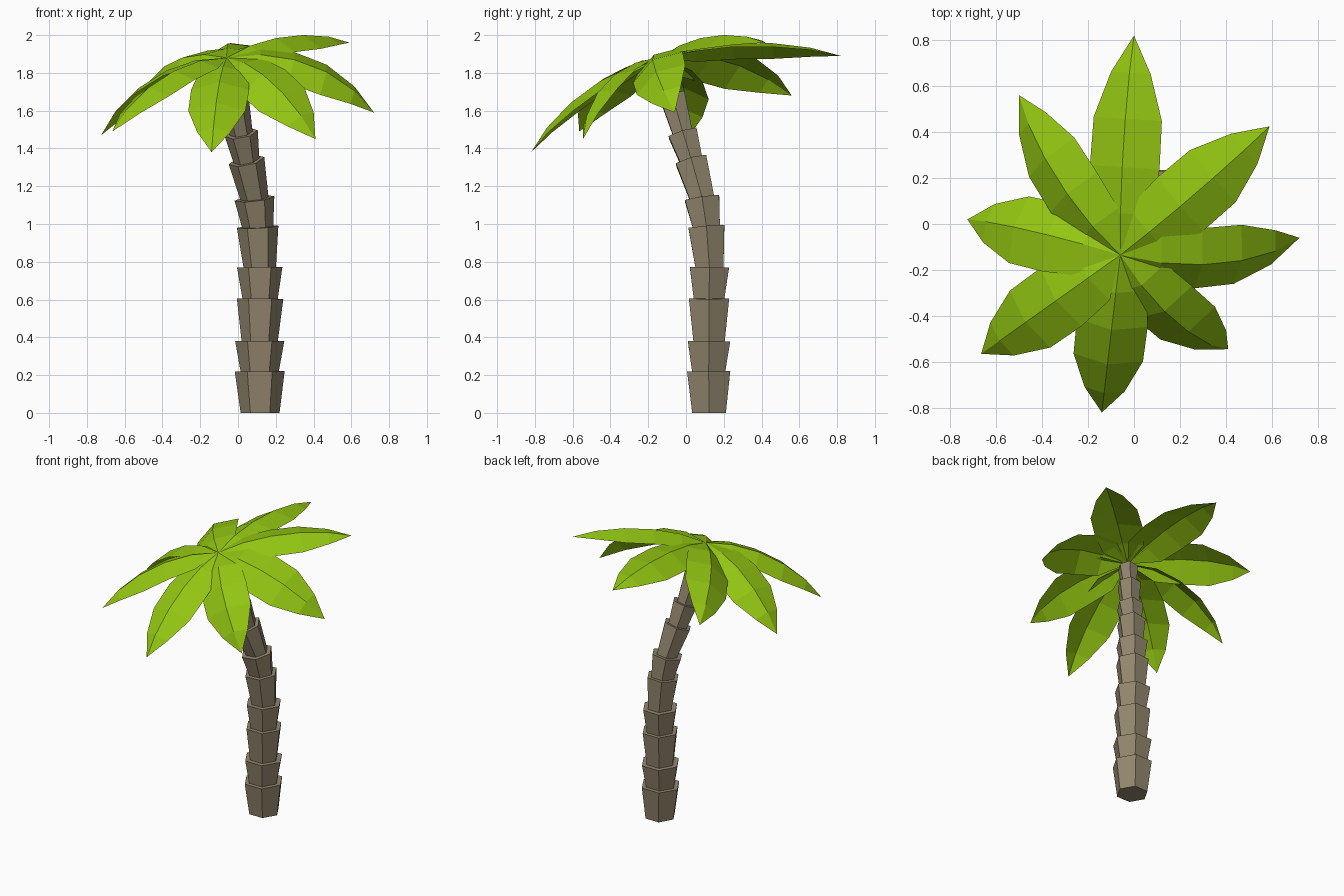
import bpy, math
from mathutils import Vector, Quaternion

if "Cube" in bpy.data.objects:
    bpy.data.objects.remove(bpy.data.objects["Cube"])


def material(name, rgb):
    m = bpy.data.materials.new(name)
    m.diffuse_color = (*rgb, 1)
    m.use_nodes = True
    m.node_tree.nodes["Principled BSDF"].inputs["Base Color"].default_value = m.diffuse_color
    return m


def add_mesh(name, verts, faces, mat):
    me = bpy.data.meshes.new(name)
    me.from_pydata(verts, [], faces)
    me.materials.append(mat)
    ob = bpy.data.objects.new(name, me)
    bpy.context.collection.objects.link(ob)
    return ob


bark = material("bark", (0.29, 0.24, 0.155))
green = material("leaf_green", (0.29, 0.56, 0.006))


def hexagon(center, normal, r):
    q = Vector((0, 0, 1)).rotation_difference(normal)
    return [center + q @ Vector((r * math.cos(k * math.pi / 3),
                                 r * math.sin(k * math.pi / 3), 0))
            for k in range(6)]


# Trunk: stacked flaring hexagonal segments (top centre x, y, z, top radius)
segments = [
    (0.115, 0.12, 0.22, 0.132), (0.115, 0.122, 0.38, 0.130),
    (0.117, 0.122, 0.605, 0.123), (0.115, 0.124, 0.77, 0.120),
    (0.104, 0.108, 0.985, 0.110), (0.087, 0.085, 1.135, 0.106),
    (0.045, 0.028, 1.335, 0.096), (0.017, -0.017, 1.48, 0.089),
    (-0.022, -0.073, 1.68, 0.078), (-0.055, -0.125, 1.84, 0.066),
]
prev, prev_n = Vector((0.117, 0.122, 0)), Vector((0, 0, 1))
sides = [(k, (k + 1) % 6, 6 + (k + 1) % 6, 6 + k) for k in range(6)]
caps = [tuple(range(5, -1, -1)), tuple(range(6, 12))]
for i, (x, y, z, r) in enumerate(segments):
    top = Vector((x, y, z))
    n = (top - prev).normalized()
    verts = hexagon(prev, prev_n, r * 0.78) + hexagon(top, n, r)
    add_mesh(f"trunk_segment_{i + 1}", verts, sides + caps, bark)
    prev, prev_n = top, n

# Fronds: folded arched blades (tip x, y, z, arch height, roll to the right)
crown = Vector((-0.06, -0.135, 1.88))
fronds = [
    (0.00, 0.82, 1.89, 0.075, -12),
    (0.59, 0.425, 1.96, 0.075, 8),
    (0.72, -0.06, 1.59, 0.110, 34),
    (0.41, -0.545, 1.45, 0.085, 30),
    (-0.14, -0.82, 1.38, 0.075, 0),
    (-0.665, -0.565, 1.49, 0.090, 0),
    (-0.725, 0.02, 1.47, 0.100, 7),
    (-0.50, 0.56, 1.68, 0.085, -32),
]
half, fold = 0.152, 0.052
stations = [(0.19, 0.88), (0.40, 1.02), (0.62, 1.0), (0.83, 0.58)]
for i, (x, y, z, arch, roll) in enumerate(fronds):
    d = Vector((x, y, z)) - crown
    q = Quaternion(d.normalized(), math.radians(roll))
    left = Vector((-d.y, d.x, 0)).normalized()
    up = q @ d.cross(left).normalized()
    left = q @ left
    verts = [crown]
    for t, s in stations:
        # the arch leans with the roll, so rolled fronds also bow sideways
        mid = crown + d * t + up * (arch / up.z * math.sin(math.pi * t) ** 0.75)
        verts += [mid + (left * half - up * fold) * s, mid,
                  mid - (left * half + up * fold) * s]
    verts.append(crown + d)
    faces = [(0, 2, 1), (0, 3, 2)]
    for k in range(len(stations) - 1):
        a = 1 + 3 * k
        faces += [(a, a + 1, a + 4, a + 3), (a + 1, a + 2, a + 5, a + 4)]
    e = len(verts) - 1
    faces += [(e - 3, e - 2, e), (e - 2, e - 1, e)]
    # reverse the winding so the top side is the front side
    add_mesh(f"palm_frond_{i + 1}", verts, [f[::-1] for f in faces], green)
